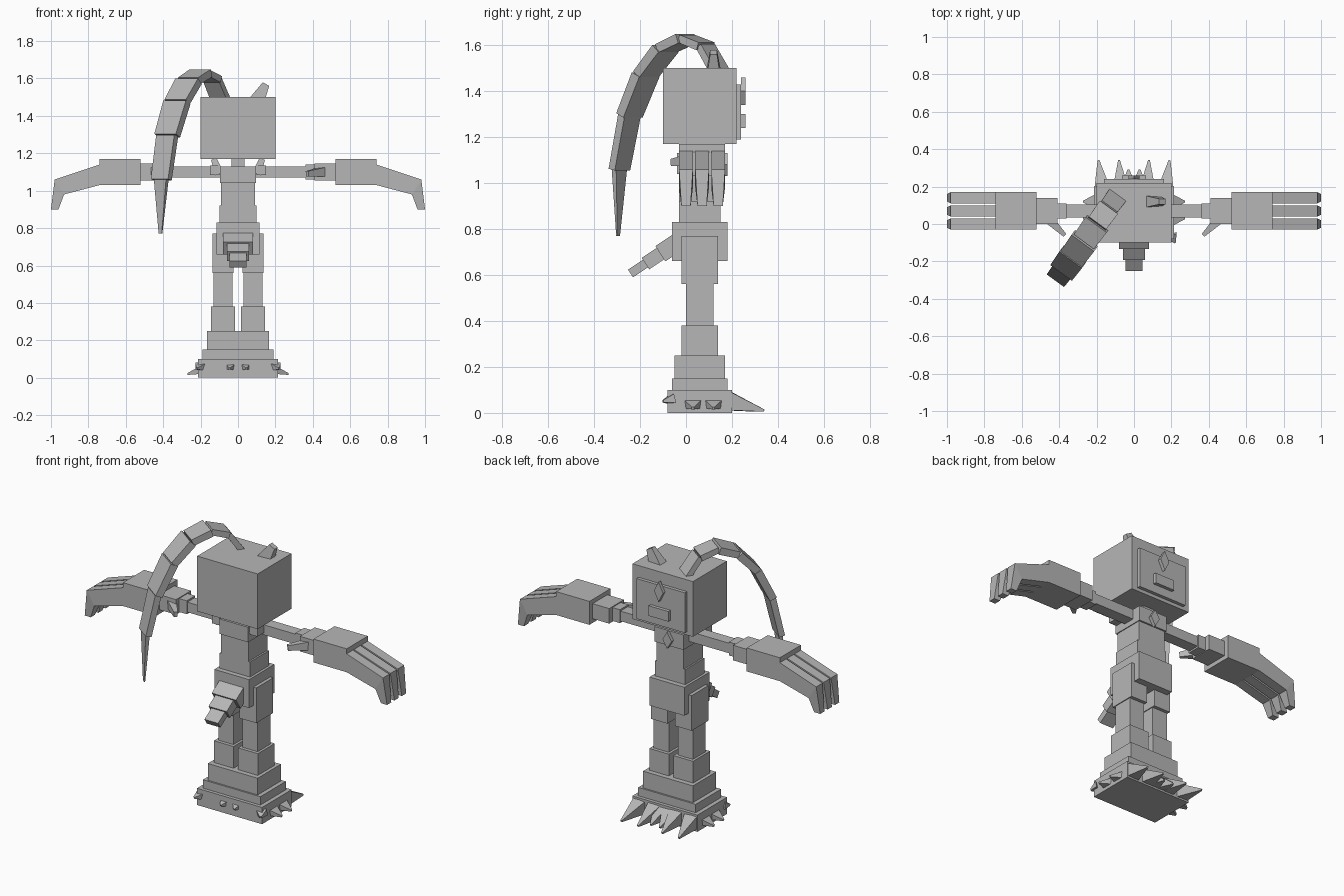
import bpy, bmesh
from mathutils import Vector
from mathutils.geometry import interpolate_bezier

old = bpy.data.objects.get("Cube")
if old:
    bpy.data.objects.remove(old, do_unlink=True)

level = .47
colour = (level, level, level, 1)
grey = bpy.data.materials.new("plain_grey")
grey.use_nodes = True
grey.diffuse_color = colour
grey.node_tree.nodes["Principled BSDF"].inputs["Base Color"].default_value = colour

right_axis, depth_axis, up_axis = Vector((1, 0, 0)), Vector((0, 1, 0)), Vector((0, 0, 1))
corners = ((-1, -1), (1, -1), (1, 1), (-1, 1))
middle = .06  # depth of the body's centre line


def loft(name, rings):
    """Skin matching rings of points and cap both ends."""
    bm = bmesh.new()
    rows = [[bm.verts.new(point) for point in ring] for ring in rings]
    for lower, upper in zip(rows, rows[1:]):
        for i in range(len(lower)):
            bm.faces.new((lower[i - 1], lower[i], upper[i], upper[i - 1]))
    bm.faces.new(rows[0])
    bm.faces.new(rows[-1])
    bmesh.ops.recalc_face_normals(bm, faces=bm.faces)
    mesh = bpy.data.meshes.new(name)
    bm.to_mesh(mesh)
    bm.free()
    mesh.materials.append(grey)
    bpy.context.collection.objects.link(bpy.data.objects.new(name, mesh))


def beam(name, start, end, side, width, thick, end_width=None, end_thick=None):
    """Four-sided bar from start to end, with an optional taper."""
    start, end = Vector(start), Vector(end)
    axis = (end - start).normalized()
    side = (side - axis * side.dot(axis)).normalized()
    across = axis.cross(side)
    sizes = ((start, width, thick), (end, end_width or width, end_thick or thick))
    loft(name, [[centre + side * w * i / 2 + across * t * j / 2 for i, j in corners]
                for centre, w, t in sizes])


def stack(bottom, blocks, x=0):
    """Pile up blocks given as name, width, depth and top height."""
    for name, width, depth, top in blocks:
        beam(name, (x, middle, bottom), (x, middle, top), right_axis, width, depth)
        bottom = top


def diamond(name, y, z, half_width, half_height):
    """Thin upright gem facing +y."""
    centre = Vector((0, y, z))
    wide, tall = right_axis * half_width, up_axis * half_height
    outline = [centre - tall, centre + wide, centre + tall, centre - wide]
    loft(name, [outline, [point + depth_axis * .02 for point in outline]])


def plate(name, width, y, low, high):
    """Thin upright panel standing off the face."""
    beam(name, (0, y, low), (0, y, high), right_axis, width, .02)


# Stepped base, torso and head
stack(0, [("base", .43, .28, .1), ("base_ledge", .38, .24, .15), ("boot_block", .33, .22, .25)])
stack(.66, [("waist", .23, .24, .83), ("belly", .2, .18, .92), ("chest", .18, .18, 1.04),
            ("upper_chest", .19, .2, 1.13), ("neck", .07, .12, 1.17), ("head", .4, .32, 1.5)])

# Face and gems
plate("face_plate", .32, .23, 1.19, 1.43)
plate("mouth", .13, .25, 1.24, 1.3)
diamond("forehead_gem", .24, 1.4, .03, .06)
diamond("chest_gem", .16, 1.08, .03, .05)

for label, s in (("left", 1), ("right", -1)):
    # Legs
    stack(.25, [(label + "_shin", .13, .16, .38), (label + "_knee", .1, .12, .56),
                (label + "_thigh", .11, .16, .77)], s * .08)

    # Arm blocks from the chest outwards
    inner = .09
    for part, outer, width, height in [("upper_arm", .36, .07, .06), ("elbow", .41, .08, .08),
                                       ("forearm", .52, .14, .09), ("palm", .74, .2, .14)]:
        beam(f"{label}_{part}", (s * inner, .07, 1.1), (s * outer, .07, 1.1),
             depth_axis, width, height)
        inner = outer

    # Curled fingers, each an upper and a lower outline swept to the tip
    for number in range(3):
        y = .07 * number
        profile = [((.74, 1.14), (.74, 1.03), .03), ((.98, 1.06), (.93, .98), .03),
                   ((1, .9), (.96, .9), .02)]
        loft(f"{label}_finger_{number + 1}",
             [[(s * x, y + side * half, z)
               for (x, z), side in ((top, -1), (top, 1), (low, 1), (low, -1))]
              for top, low, half in profile])
    beam(label + "_thumb", (s * .45, .02, 1.1), (s * .37, -.06, 1.09), up_axis,
         .05, .05, .03, .02)

    # Shoulder details
    beam(label + "_shoulder_stud", (s * .1, 0, 1.11), (s * .15, 0, 1.11), depth_axis, .06, .05)
    beam(label + "_collar", (s * .1, 0, 1.09), (s * .13, 0, 1.17), depth_axis, .06, .05, .03, .03)

    # Claws along the toe edge and spikes round the other edges
    for number, (x, reach) in enumerate([(.03, .29), (.08, .34), (.19, .34)]):
        beam(f"{label}_toe_claw_{number + 1}", (s * x * .9, .19, .05), (s * x, reach, .01),
             right_axis, .08, .08, .01, .01)
    for number, y in enumerate((.03, .12)):
        beam(f"{label}_side_spike_{number + 1}", (s * .2, y, .04), (s * .27, y, .02),
             depth_axis, .08, .04, .01, .01)
    for part, x in (("corner", .2), ("back", .04)):
        beam(f"{label}_{part}_spike", (s * x, -.06, .06), (s * x * 1.1, -.1, .05),
             right_axis, .06, .04, .01, .01)

# Short stepped tail, each segment thinner than the one before
tail_start, tail_step = Vector((0, -.04, .74)), Vector((0, -.065, -.043))
for number, (width, thick) in enumerate([(.16, .08), (.12, .06), (.09, .04)]):
    start = tail_start + tail_step * number
    beam(f"tail_segment_{number + 1}", start, start + tail_step * 1.1, right_axis, width, thick)

# Small horn on the head
beam("horn", (.1, .12, 1.48), (.15, .12, 1.57), depth_axis, .06, .08, .03, .04)

# Long arched braid: flat segments along a curve, widening and then tapering
root, outward = Vector((-.09, .15, 0)), Vector((-.59, -.81, 0))
widths = (.11, .12, .14, .15, .15, .12, .08, .02)
handles = [root + outward * reach + up_axis * height
           for reach, height in ((0, 1.48), (.15, 1.85), (.6, 1.5), (.55, .77))]
path = interpolate_bezier(*handles, len(widths))
for number, (start, end) in enumerate(zip(path, path[1:])):
    width = widths[number]
    tip = widths[-1] if end == path[-1] else width * .95
    beam(f"braid_segment_{number + 1}", start, end, outward.cross(up_axis),
         width, width * .3, tip, tip * .3)
